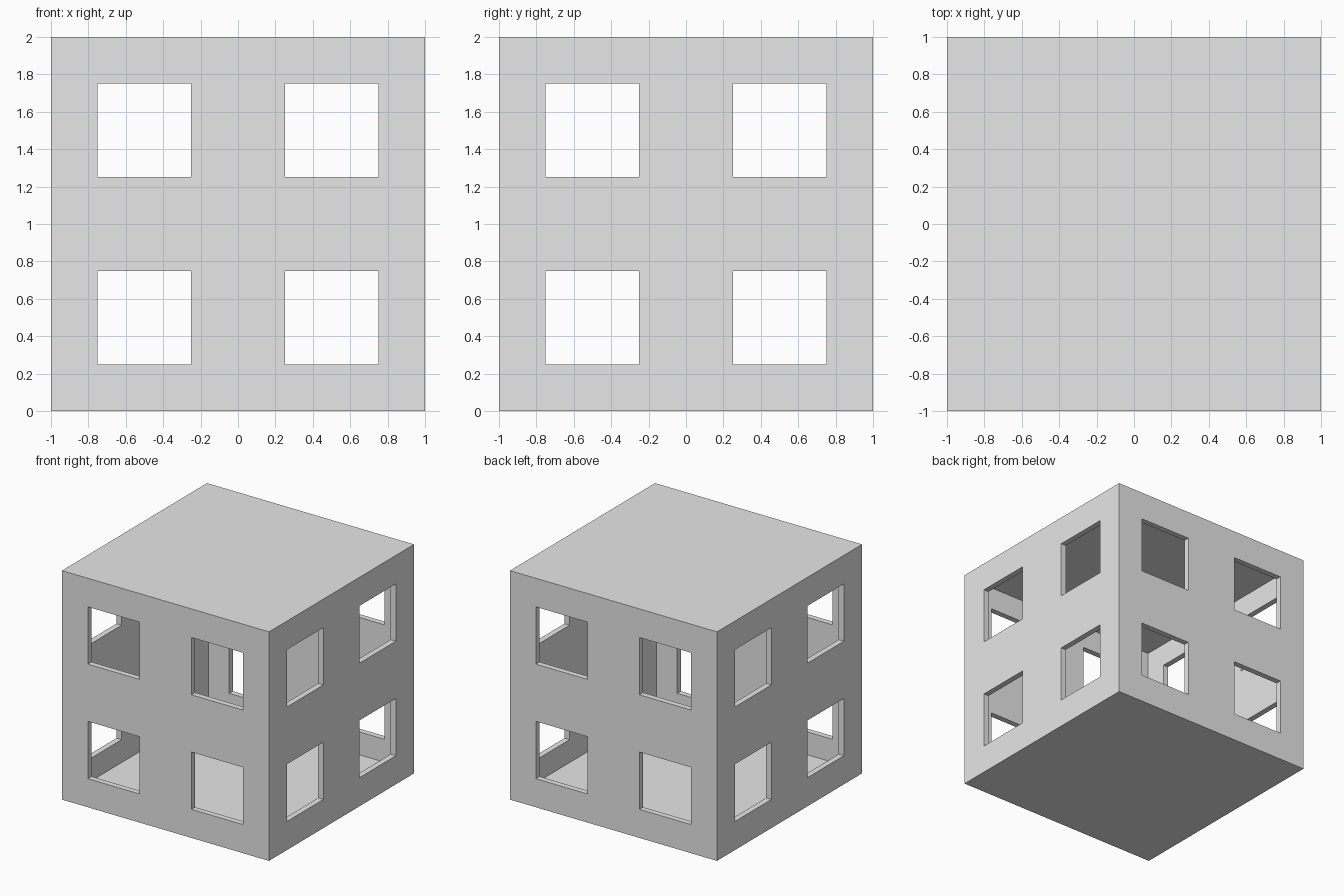
import bpy
from mathutils import Vector

SIZE = 2.0
WALL = 0.05
WINDOW = 0.5
SPACING = 0.5   # window centre distance from the middle of each wall

default = bpy.data.objects.get("Cube")
if default:
    bpy.data.objects.remove(default, do_unlink=True)

grey = bpy.data.materials.new("plain_grey")
grey.use_nodes = True
grey.diffuse_color = (0.8, 0.8, 0.8, 1)
grey.node_tree.nodes["Principled BSDF"].inputs["Base Color"].default_value = (0.8, 0.8, 0.8, 1)


def box(name, centre, dims):
    bpy.ops.mesh.primitive_cube_add(size=1, location=centre)
    obj = bpy.context.object
    obj.name = name
    obj.scale = dims
    bpy.ops.object.transform_apply(location=True, rotation=False, scale=True)
    obj.data.materials.append(grey)
    return obj


def cut(target, cutter):
    mod = target.modifiers.new("cut", "BOOLEAN")
    mod.operation = "DIFFERENCE"
    mod.solver = "EXACT"
    mod.object = cutter
    cutter.hide_render = True
    bpy.context.view_layer.objects.active = target
    bpy.ops.object.modifier_apply(modifier=mod.name)
    bpy.data.objects.remove(cutter, do_unlink=True)


# Hollow shell
middle = Vector((0, 0, SIZE / 2))
house = box("hollow_box", middle, (SIZE, SIZE, SIZE))
inside = SIZE - 2 * WALL
cut(house, box("cavity_cutter", middle, (inside, inside, inside)))

# Four square windows through each pair of opposite walls
for axis in (0, 1):
    for side in (-1, 1):
        for level in (-1, 1):
            centre = middle.copy()
            centre[1 - axis] += side * SPACING
            centre.z += level * SPACING
            dims = [WINDOW] * 3
            dims[axis] = SIZE * 1.5
            cut(house, box("window_cutter", centre, dims))

for face in house.data.polygons:
    face.use_smooth = False
